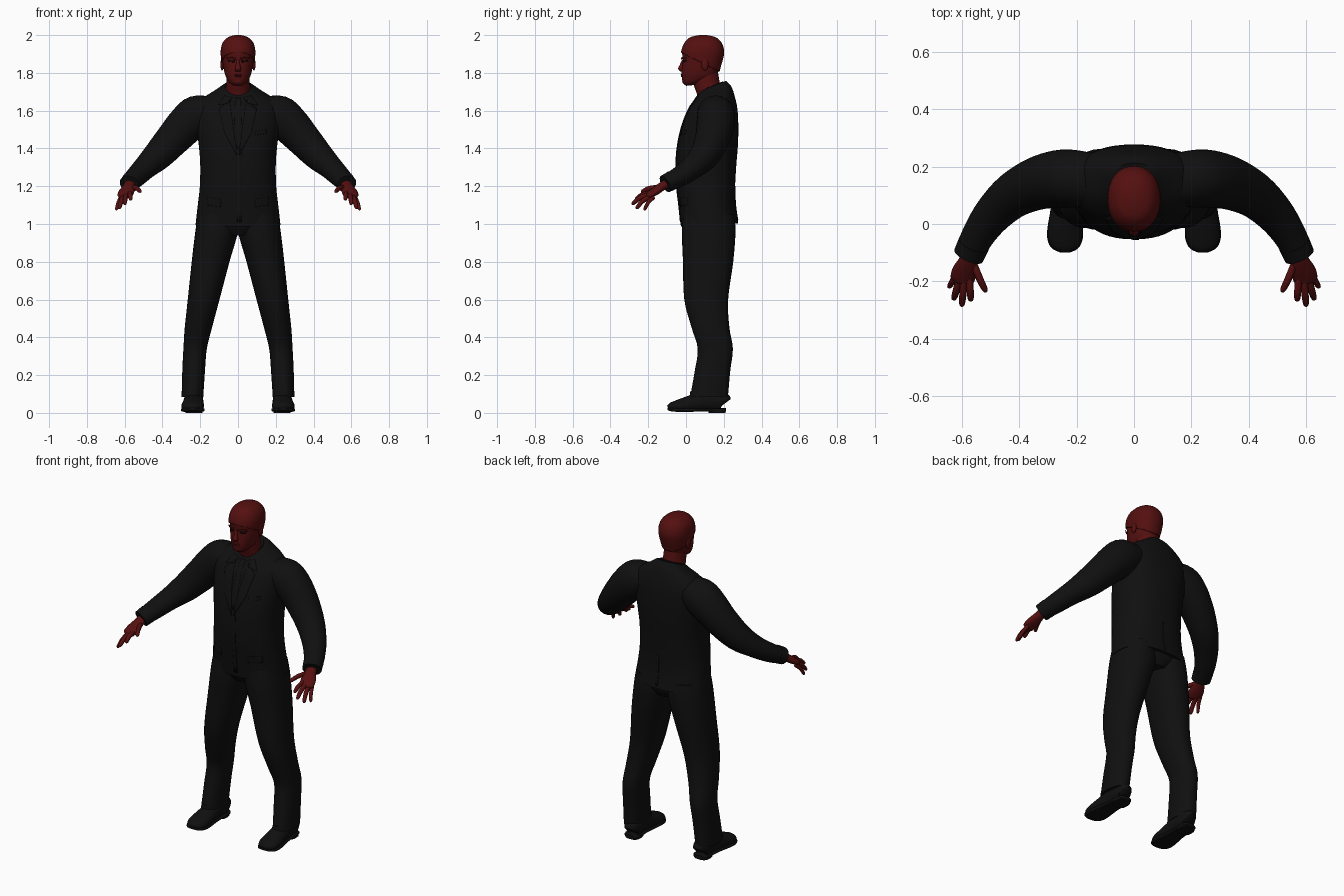
import bpy, bmesh, math
from mathutils import Vector
from mathutils.bvhtree import BVHTree

cube = bpy.data.objects.get("Cube")
if cube:
    bpy.data.objects.remove(cube, do_unlink=True)


def material(name, rgb):
    m = bpy.data.materials.new(name)
    m.use_nodes = True
    m.diffuse_color = (*rgb, 1)
    bsdf = next(n for n in m.node_tree.nodes if n.type == 'BSDF_PRINCIPLED')
    bsdf.inputs["Base Color"].default_value = (*rgb, 1)
    bsdf.inputs["Roughness"].default_value = 0.8
    return m


SUIT = material("black cloth", (0.005, 0.005, 0.005))
SKIN = material("dark red skin", (0.09, 0.005, 0.005))
EYE = material("dark eye", (0.008, 0.002, 0.002))


def finish(name, bm, mat, mirror=False, thick=0):
    bmesh.ops.recalc_face_normals(bm, faces=bm.faces)
    mesh = bpy.data.meshes.new(name)
    bm.to_mesh(mesh)
    bm.free()
    mesh.materials.append(mat)
    mesh.shade_smooth()
    mesh.set_sharp_from_angle(angle=math.radians(50))
    ob = bpy.data.objects.new(name, mesh)
    bpy.context.collection.objects.link(ob)
    if thick:
        ob.modifiers.new("thickness", 'SOLIDIFY').thickness = thick
    if mirror:
        ob.modifiers.new("mirror", 'MIRROR').use_mirror_merge = False
    return ob


def spline(p, steps):
    """Smooth curve through tuples of equal length."""
    out = []
    for i in range(len(p) - 1):
        a, b, c, d = p[max(i - 1, 0)], p[i], p[i + 1], p[min(i + 2, len(p) - 1)]
        for s in range(steps):
            t = s / steps
            out.append([0.5 * (2 * q + (r - o) * t + (2 * o - 5 * q + 4 * r - e) * t * t
                               + (3 * q - o - 3 * r + e) * t ** 3)
                        for o, q, r, e in zip(a, b, c, d)])
    return out + [list(p[-1])]


def loft(sections, upright=True, n=32, power=2.0, steps=4, floor=None):
    """Sections are x, y, z, half width, half depth, tilt (upright only)."""
    rows = spline([tuple(s) + (0,) * (6 - len(s)) for s in sections], steps)
    bm, rings = bmesh.new(), []
    for i, (x, y, z, rx, ry, tilt) in enumerate(rows):
        u, v = Vector((1, 0, 0)), Vector((0, 1, tilt))
        if not upright:
            t = Vector(rows[min(i + 1, len(rows) - 1)][:3]) - Vector(rows[max(i - 1, 0)][:3])
            u = t.cross(Vector((0, 0, 1))).normalized()
            v = u.cross(t).normalized()
        ring = []
        for k in range(n):
            a = math.tau * k / n
            c, s = math.cos(a), math.sin(a)
            p = Vector((x, y, z)) + u * rx * math.copysign(abs(c) ** (2 / power), c) \
                + v * ry * math.copysign(abs(s) ** (2 / power), s)
            if floor is not None:
                p.z = max(p.z, floor)
            ring.append(bm.verts.new(p))
        rings.append(ring)
    for r, q in zip(rings, rings[1:]):
        for k in range(n):
            bm.faces.new((r[k], r[(k + 1) % n], q[(k + 1) % n], q[k]))
    bm.faces.new(rings[0])
    bm.faces.new(rings[-1])
    bmesh.ops.recalc_face_normals(bm, faces=bm.faces)
    return bm


def plate(name, tree, corners, mat, mirror=True, back=False, n=8, lift=0.003):
    """Thin panel laid on a surface; corners are four x, z pairs."""
    bm, grid = bmesh.new(), []
    a, b, c, d = [Vector(q) for q in corners]
    way = -1 if back else 1
    for i in range(n + 1):
        row = []
        for j in range(n + 1):
            p = a.lerp(b, i / n).lerp(d.lerp(c, i / n), j / n)
            hit = tree.ray_cast(Vector((p.x, -way, p.y)), Vector((0, way, 0)))[0]
            row.append(bm.verts.new((p.x, hit.y - way * lift, p.y)) if hit else None)
        grid.append(row)
    for r, q in zip(grid, grid[1:]):
        for j in range(n):
            f = (r[j], r[j + 1], q[j + 1], q[j])
            if all(f):
                bm.faces.new(f)
    finish(name, bm, mat, mirror, 0.005)


def ball(name, loc, size, mat, mirror=False):
    bm = bmesh.new()
    bmesh.ops.create_uvsphere(bm, u_segments=20, v_segments=12, radius=1)
    for v in bm.verts:
        v.co = Vector(loc) + Vector(v.co[i] * size[i] for i in range(3))
    finish(name, bm, mat, mirror)


# Jacket body
bm = loft([(0, .125, .995, .225, .152, .06), (0, .112, 1.1, .213, .15), (0, .105, 1.2, .202, .155),
           (0, .107, 1.32, .2, .16), (0, .115, 1.42, .208, .16), (0, .127, 1.52, .22, .15),
           (0, .142, 1.61, .22, .13), (0, .15, 1.665, .185, .108, .1), (0, .15, 1.705, .12, .09, .25),
           (0, .142, 1.73, .078, .07, .4)], n=48, power=2.3)
jacket = BVHTree.FromBMesh(bm)
finish("jacket", bm, SUIT)

# Jacket details
plate("lapel", jacket, [(.045, 1.66), (.1, 1.61), (.07, 1.48), (.004, 1.36)], SUIT)
plate("collar_leaf", jacket, [(.03, 1.67), (.07, 1.68), (.105, 1.63), (.05, 1.64)], SUIT)
plate("tie", jacket, [(-.014, 1.67), (.014, 1.67), (.022, 1.4), (-.022, 1.4)], SUIT, False, lift=.001)
plate("front_edge", jacket, [(-.006, 1.4), (.018, 1.4), (.018, 1.01), (-.006, 1.01)], SUIT, False)
plate("pocket_flap", jacket, [(.09, 1.13), (.165, 1.14), (.165, 1.1), (.09, 1.09)], SUIT)
plate("breast_pocket", jacket, [(.09, 1.49), (.15, 1.5), (.15, 1.48), (.09, 1.47)], SUIT, False)
plate("back_vent", jacket, [(0, 1.2), (.012, 1.2), (.012, 1.02), (0, 1.02)], SUIT, False, True)
finish("shirt_collar", loft([(0, .135, 1.69, .083, .075, .4), (0, .132, 1.72, .073, .068, .4),
                             (0, .132, 1.73, .068, .063, .4)]), SUIT)

# Sleeves with cuffs
finish("sleeve", loft([(.12, .15, 1.6, .09, .075), (.21, .158, 1.575, .1, .108), (.27, .156, 1.53, .1, .104),
                       (.34, .14, 1.455, .092, .093), (.42, .1, 1.367, .08, .08), (.49, .035, 1.3, .068, .062),
                       (.54, -.035, 1.25, .058, .054), (.572, -.1, 1.218, .052, .046)], False), SUIT, True)
finish("cuff", loft([(.558, -.07, 1.233, .056, .051), (.576, -.11, 1.212, .054, .048)], False), SUIT, True)

# Hands
finish("palm", loft([(.568, -.09, 1.222, .028, .022), (.578, -.13, 1.197, .033, .023),
                     (.59, -.165, 1.172, .043, .021), (.6, -.198, 1.15, .04, .016),
                     (.603, -.207, 1.144, .02, .008)], False, 20), SKIN, True)
fingers = {"index": ((.573, -.19, 1.165), (.568, -.27, 1.13)),
           "middle": ((.592, -.195, 1.157), (.6, -.288, 1.105)),
           "ring": ((.608, -.188, 1.147), (.629, -.265, 1.082)),
           "little": ((.62, -.17, 1.142), (.645, -.222, 1.074)),
           "thumb": ((.558, -.14, 1.195), (.515, -.238, 1.172))}
for name, (root, tip) in fingers.items():
    r, t = Vector(root), Vector(tip)
    mid = r.lerp(t, .5) + Vector((0, -.004, .006))
    w = .0125 if name != "little" else .0105
    finish(name + "_finger", loft([(*r, w, w), (*mid, w, w), (*r.lerp(t, .9), w * .8, w * .8),
                                   (*t, w * .25, w * .25)], False, 12), SKIN, True)

# Trousers
finish("trouser_seat", loft([(0, .12, .94, .1, .11), (0, .12, .99, .19, .138),
                             (0, .12, 1.05, .2, .14)]), SUIT)
finish("trouser_leg", loft([(.105, .12, 1.05, .105, .135), (.113, .12, .96, .113, .142), (.145, .117, .8, .1, .133),
                            (.182, .107, .6, .084, .116), (.21, .13, .45, .072, .1), (.227, .155, .34, .062, .093),
                            (.235, .14, .22, .06, .094), (.241, .122, .085, .057, .1)], power=2.2), SUIT, True)
finish("trouser_hem", loft([(.24, .123, .115, .058, .1), (.241, .121, .083, .059, .103)]), SUIT, True)

# Shoes: upper, sole and heel
finish("shoe_upper", loft([(.232, .205, .05, .03, .035), (.232, .19, .06, .045, .055), (.234, .12, .065, .05, .06),
                           (.237, .04, .05, .055, .048), (.24, -.04, .035, .06, .035), (.24, -.08, .03, .045, .024),
                           (.24, -.096, .026, .018, .012)], False, floor=.018), SUIT, True)
finish("sole", loft([(.232, .212, .016, .03, .009), (.232, .19, .016, .045, .009), (.235, .09, .016, .048, .009),
                     (.24, -.03, .016, .063, .011), (.24, -.08, .018, .05, .009), (.24, -.098, .02, .02, .005)],
                    False, power=4), SUIT, True)
finish("shoe_heel", loft([(.233, .165, 0, .044, .045), (.233, .165, .022, .046, .046)], power=3), SUIT, True)

# Neck and head
finish("neck", loft([(0, .14, 1.63, .075, .07), (0, .125, 1.69, .068, .068), (0, .11, 1.74, .062, .07),
                     (0, .1, 1.8, .06, .07)]), SKIN)
head_rows = [(0, .035, 1.735, .026, .034, .1), (0, .052, 1.755, .05, .068, .12), (0, .07, 1.79, .068, .093),
             (0, .08, 1.84, .079, .1), (0, .086, 1.87, .083, .103), (0, .088, 1.91, .086, .108),
             (0, .09, 1.95, .079, .097), (0, .09, 1.978, .058, .073), (0, .09, 1.99, .032, .043),
             (0, .09, 1.995, .008, .01)]
bm = loft(head_rows, n=40, power=2.2)
head = BVHTree.FromBMesh(bm)
finish("head", bm, SKIN)

# Hair: a swollen copy of the skull cut along a sloping hairline
bm = loft(head_rows, n=40, power=2.2)
bm.normal_update()
shifts = [(v, v.normal * .006) for v in bm.verts]
for v, d in shifts:
    v.co += d
bmesh.ops.bisect_plane(bm, geom=bm.verts[:] + bm.edges[:] + bm.faces[:], plane_co=(0, -.02, 1.905),
                       plane_no=(0, .5, 1), clear_inner=True)
finish("hair", bm, SKIN, thick=.008)

# Face features
finish("nose", loft([(0, -.012, 1.872, .008, .008), (0, -.02, 1.845, .01, .012), (0, -.026, 1.822, .017, .016),
                     (0, -.018, 1.808, .014, .012)], n=16), SKIN)
plate("eye", head, [(.02, 1.868), (.052, 1.867), (.052, 1.857), (.02, 1.856)], EYE, lift=.001)
plate("brow", head, [(.014, 1.882), (.058, 1.885), (.06, 1.875), (.014, 1.872)], SKIN, lift=.005)
ball("upper_lip", (0, -.021, 1.79), (.024, .008, .0045), SKIN)
ball("lower_lip", (0, -.019, 1.782), (.02, .008, .005), SKIN)
ball("chin", (0, -.004, 1.755), (.024, .016, .014), SKIN)
ball("ear", (.084, .1, 1.845), (.009, .019, .032), SKIN, True)
